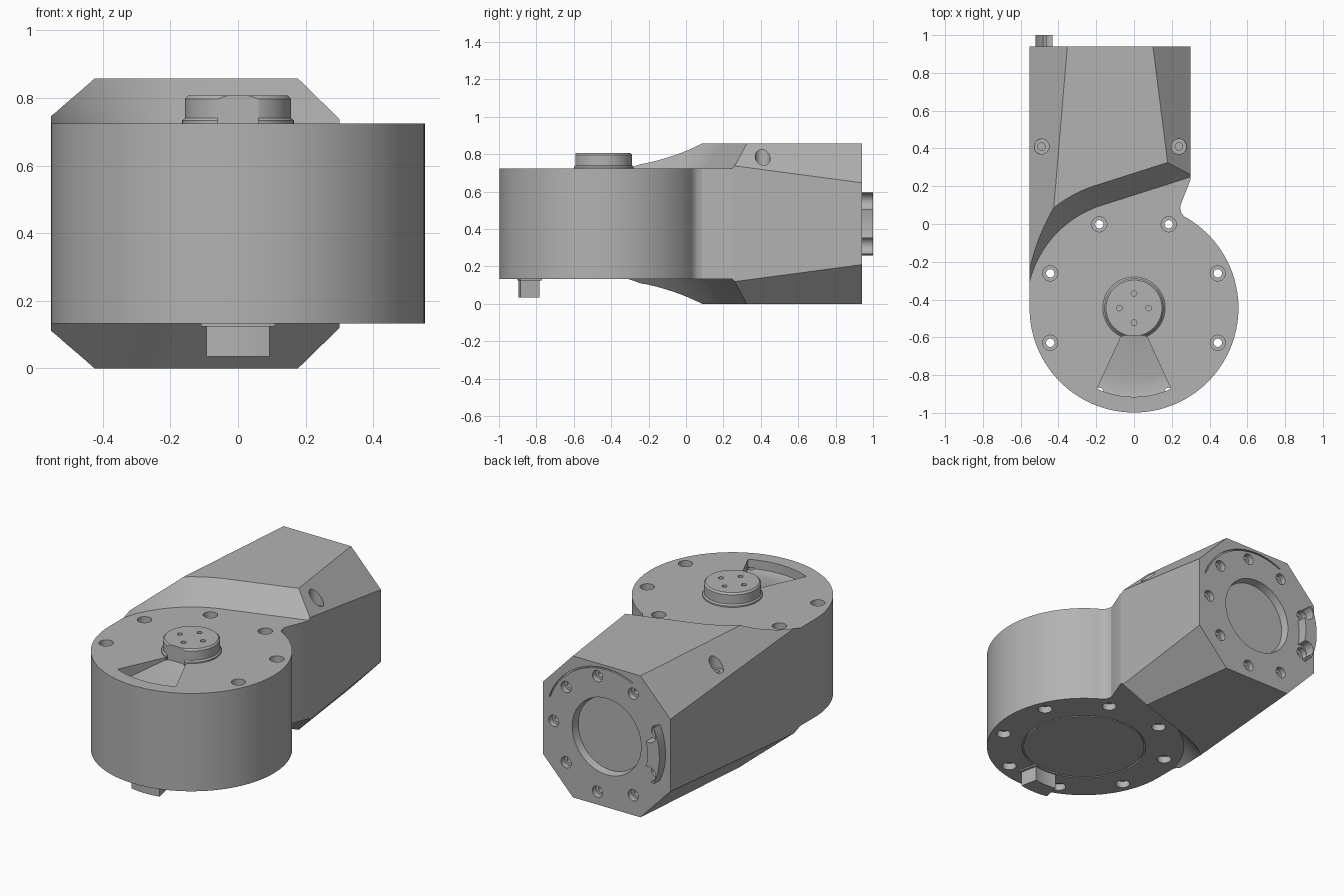
import bpy
import bmesh
from math import sin, cos, radians, pi
from mathutils import Matrix, Vector

if "Cube" in bpy.data.objects:
    bpy.data.objects.remove(bpy.data.objects["Cube"])

H = 0.857                      # full height
Z0, Z1 = 0.132, 0.725          # drum bottom and top
CY, R = -0.445, 0.553          # drum centre and radius
BACK, LEFT_X, RIGHT_X = 0.94, -R, 0.3

grey = bpy.data.materials.new("housing_grey")
grey.use_nodes = True
grey.diffuse_color = (0.45, 0.45, 0.45, 1)
grey.node_tree.nodes["Principled BSDF"].inputs["Base Color"].default_value = (0.45, 0.45, 0.45, 1)


def solid(name, parts, matrix=Matrix()):
    """Each part is a list of rings that are skinned and capped."""
    bm = bmesh.new()
    for rings in parts:
        vs = [[bm.verts.new(p) for p in ring] for ring in rings]
        n = len(vs[0])
        for a, b in zip(vs, vs[1:]):
            for i in range(n):
                j = (i + 1) % n
                bm.faces.new((a[i], a[j], b[j], b[i]))
        bm.faces.new(vs[0][::-1])
        bm.faces.new(vs[-1])
    bmesh.ops.recalc_face_normals(bm, faces=bm.faces)
    bm.transform(matrix)
    mesh = bpy.data.meshes.new(name)
    bm.to_mesh(mesh)
    bm.free()
    mesh.materials.append(grey)
    ob = bpy.data.objects.new(name, mesh)
    bpy.context.collection.objects.link(ob)
    return ob


def lathe(profile, x=0, y=0, n=32):
    return [[(x + r * cos(2 * pi * i / n), y + r * sin(2 * pi * i / n), z)
             for i in range(n)] for r, z in profile]


def arc(section, a0, a1, n=16):
    """Sweep an (r, z) section around the local z axis."""
    angles = [radians(a0 + (a1 - a0) * i / n) for i in range(n + 1)]
    return [[(r * cos(a), r * sin(a), z) for r, z in section] for a in angles]


def box_section(r0, r1, z0, z1):
    return [(r0, z0), (r1, z0), (r1, z1), (r0, z1)]


def cut(target, parts, matrix=Matrix()):
    cutter = solid("cutter", parts, matrix)
    cutter.hide_render = True
    mod = target.modifiers.new("cut", 'BOOLEAN')
    mod.operation, mod.solver, mod.object = 'DIFFERENCE', 'EXACT', cutter
    bpy.context.view_layer.objects.active = target
    bpy.ops.object.modifier_apply(modifier=mod.name)
    bpy.data.objects.remove(cutter)


def polar(r, a):
    return r * cos(radians(a)), r * sin(radians(a))


def flip(rings):
    return [[(x, y, H - z) for x, y, z in ring] for ring in rings]


drum = Matrix.Translation((0, CY, 0))
end = Matrix.Translation(((LEFT_X + RIGHT_X) / 2, BACK, H / 2)) @ Matrix.Rotation(-pi / 2, 4, 'X')

# Housing: drum, neck and arm as one plan outline
outline = [(RIGHT_X, BACK), (LEFT_X, BACK)]
for i in range(97):
    x, y = polar(R, 180 + 238.4 * i / 96)
    outline.append((x, y + CY))
outline += [(0.265, 0.04), (0.25, 0.06), (0.244, 0.085), (0.25, 0.11), (RIGHT_X, 0.235)]
housing = solid("housing", [[[(x, y, z) for x, y in outline] for z in (0, H)]])


# Sloped step that follows the drum and runs out along a tangent
def step_ring(d, z):
    r = R + 0.017 + d
    pts = [(-r, -1.3)]
    for i in range(33):
        x, y = polar(r, 180 - 72.3 * i / 32)
        pts.append((x, y + CY))
    x, y = pts[-1]
    pts += [(0.8, y + (0.8 - x) * 0.319), (0.8, -1.3)]
    return [(x, y, z) for x, y in pts]


step = [step_ring(0, Z1), step_ring(0.146, 0.9)]
cut(housing, [step])
cut(housing, [flip(step)])


# Tapered chamfers along the four arm edges
def wedge(edge, side, slope):
    rings = []
    for y in (-0.6, 1.0):
        cx = 0.2 - slope * (BACK - y)
        cz = cx + 0.01
        a = Vector((edge - side * cx, y, H))
        b = Vector((edge, y, H - cz))
        e = (b - a) * 0.3
        rings.append([a - e, b + e, Vector((edge + side * 0.3, y, H + 0.3))])
    return rings


for w in (wedge(RIGHT_X, 1, 0.125), wedge(LEFT_X, -1, 0.083)):
    cut(housing, [w])
    cut(housing, [flip(w)])

# Fan-shaped ramp pocket in the drum top
fan = [(0.14, Z1 + 0.05), (0.14, Z1 - 0.01), (0.375, Z1 - 0.06), (0.45, Z1 - 0.06),
       (0.47, Z1 - 0.055), (0.47, Z1 + 0.05)]
cut(housing, [arc(fan, -114.5, -65.5)], drum)

# Drum screw holes, stepped at both faces; the two in the pocket stay plain on top
holes = []
for k in range(8):
    a = 22.5 + 45 * k
    profile = [(0.04, Z0 - 0.05), (0.04, Z0 + 0.04), (0.022, Z0 + 0.04)]
    if k in (5, 6):
        profile.append((0.022, Z1 - 0.05))
    else:
        profile += [(0.022, Z1 - 0.04), (0.04, Z1 - 0.04), (0.04, Z1 + 0.05)]
    holes.append(lathe(profile, *polar(0.48, a)))
cut(housing, holes, drum)

# Bottom cover seam
cut(housing, [arc(box_section(0.344, 0.353, Z0 - 0.05, Z0 + 0.01), 0, 359, 64)], drum)

# Arm screw holes on the upper chamfers
cut(housing, [lathe([(0.02, 0.66), (0.02, 0.72), (0.04, 0.72), (0.04, 0.95)], x, 0.41)
              for x in (-0.49, 0.238)])

# End face: dished centre, nine screw holes and an arc groove
screw = [(0.018, -0.07), (0.018, -0.035), (0.034, -0.035), (0.034, 0.03)]
end_parts = [lathe(screw, *polar(0.355, 40 * k)) for k in range(9)]
end_parts.append(lathe([(0.212, -0.045), (0.222, -0.045), (0.235, 0.02)], n=64))
end_parts.append(arc(box_section(0.404, 0.412, -0.012, 0.02), -115, -20, 32))
cut(housing, end_parts, end)

# End locating tab with clearance around the screws
end_tab = solid("end_tab", [arc(box_section(0.315, 0.395, -0.005, 0.06), 154.5, 205.5)], end)
cut(end_tab, [lathe([(0.045, -0.05), (0.045, 0.1)], *polar(0.345, a)) for a in (160, 200)], end)

# Drum locating tab, flared where it meets the base
drum_tab = solid("drum_tab", [arc(box_section(0.345, 0.45, 0.035, Z0 + 0.005), -102, -78)], drum)
tab_foot = solid("tab_foot", [arc(box_section(0.335, 0.455, Z0 - 0.008, Z0 + 0.005), -104, -76)], drum)

# Connector boss with a flat front and four pin holes
boss = solid("connector_boss", [lathe([(0.165, Z1 - 0.065), (0.165, Z1 + 0.008), (0.157, Z1 + 0.016),
                                       (0.157, 0.797), (0.148, 0.807)], n=64)], drum)
cut(boss, [[[(x, y, z) for x, y in ((-0.06, -0.3), (0.06, -0.3), (0.06, -0.145), (-0.06, -0.145))]
            for z in (0.6, 0.9)]], drum)
cut(boss, [lathe([(0.015, 0.775), (0.015, 0.85)], *polar(0.077, a), n=16)
           for a in (0, 90, 180, 270)], drum)

# Smooth the round walls, keep the edges crisp
for ob in (housing, end_tab, drum_tab, tab_foot, boss):
    bpy.ops.object.select_all(action='DESELECT')
    ob.select_set(True)
    bpy.context.view_layer.objects.active = ob
    bpy.ops.object.shade_smooth_by_angle(angle=radians(25))
